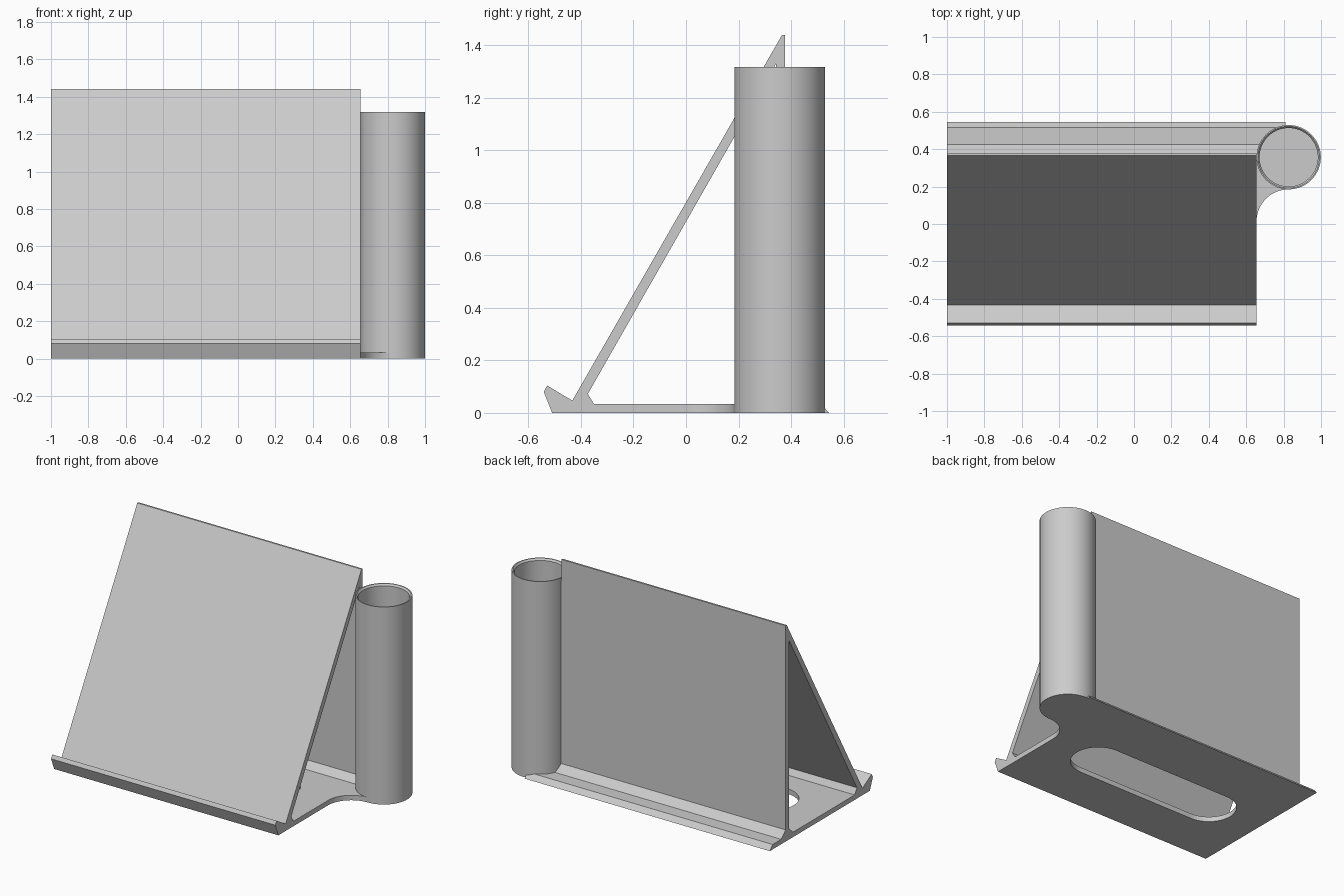
import bpy, bmesh, math
from mathutils import Matrix, Vector

cube = bpy.data.objects.get("Cube")
if cube:
    bpy.data.objects.remove(cube)

grey = bpy.data.materials.new("plain grey")
grey.use_nodes = True
color = (0.6, 0.6, 0.6, 1)
grey.diffuse_color = color
grey.node_tree.nodes["Principled BSDF"].inputs["Base Color"].default_value = color

ALONG_X = Matrix(((0, 0, 1, 0), (1, 0, 0, 0), (0, 1, 0, 0), (0, 0, 0, 1)))
LEFT, RIGHT = 0.655, -1.0
CUP_X, CUP_Y, CUP_R = 0.827, 0.357, 0.172
BASE = 0.033


def make_object(name, bm):
    bmesh.ops.recalc_face_normals(bm, faces=bm.faces)
    mesh = bpy.data.meshes.new(name)
    bm.to_mesh(mesh)
    bm.free()
    mesh.materials.append(grey)
    obj = bpy.data.objects.new(name, mesh)
    bpy.context.collection.objects.link(obj)
    return obj


def prism(name, loops, start, end, frame=Matrix.Identity(4)):
    """Fill closed outlines (inner ones become holes) and extrude them."""
    bm = bmesh.new()
    for loop in loops:
        verts = [bm.verts.new((a, b, start)) for a, b in loop]
        for i, v in enumerate(verts):
            bm.edges.new((verts[i - 1], v))
    bmesh.ops.triangle_fill(bm, use_beauty=True, edges=bm.edges[:], normal=(0, 0, 1))
    new = bmesh.ops.extrude_face_region(bm, geom=bm.faces[:])["geom"]
    moved = [g for g in new if isinstance(g, bmesh.types.BMVert)]
    bmesh.ops.translate(bm, verts=moved, vec=Vector((0, 0, end - start)))
    bmesh.ops.transform(bm, matrix=frame, verts=bm.verts)
    return make_object(name, bm)


def arc(cx, cy, r, a0, a1, n=24):
    angles = [math.radians(a0 + (a1 - a0) * i / n) for i in range(n + 1)]
    return [(cx + r * math.cos(a), cy + r * math.sin(a)) for a in angles]


def smooth(obj):
    bpy.ops.object.select_all(action="DESELECT")
    obj.select_set(True)
    bpy.context.view_layer.objects.active = obj
    bpy.ops.object.shade_smooth_by_angle(angle=math.radians(30))


# Stand: base, front lip, sloped panel and upright back around an open triangle
outer = [(-0.51, 0), (0.545, 0), (0.515, BASE), (0.425, BASE), (0.378, 0.078),
         (0.378, 1.44), (0.366, 1.44), (-0.433, 0.047), (-0.529, 0.104), (-0.542, 0.08)]
inner = [(-0.35, BASE), (-0.374, 0.072), (0.343, 1.33), (0.343, 0.075), (0.3, BASE)]
stand = prism("stand", [outer, inner], RIGHT, LEFT, ALONG_X)

# Rounded slot through the base
mid, half, radius, slot_y = (LEFT + RIGHT) / 2, 0.44, 0.17, -0.02
slot = prism("slot_cutter", [arc(mid + half, slot_y, radius, -90, 90)
                             + arc(mid - half, slot_y, radius, 90, 270)], -0.05, 0.05)
slot.hide_render = True
slot.hide_set(True)
cut = stand.modifiers.new("slot", "BOOLEAN")
cut.operation = "DIFFERENCE"
cut.solver = "EXACT"
cut.object = slot

# Foot with a concave corner leading from the base to the cup
prism("cup_foot", [arc(CUP_X, 0.013, CUP_R, 180, 90)
                   + [(CUP_X, 0.5), (LEFT, 0.5)]], 0, BASE)

# Back edge of the base and the upright carried on into the cup
prism("foot_back_edge", [[(0.378, 0), (0.545, 0), (0.515, BASE), (0.425, BASE),
                          (0.378, 0.078)]], LEFT, 0.67, ALONG_X)
prism("foot_back_rim", [[(0.4, 0), (0.545, 0), (0.515, BASE), (0.4, BASE)]],
      LEFT, 0.81, ALONG_X)
prism("cup_joint", [[(0.343, 0), (0.378, 0), (0.378, 1.3), (0.343, 1.3)]],
      LEFT, 0.665, ALONG_X)

# Open cup, turned from a profile with a chamfered inner rim
profile = [(0, 0), (CUP_R, 0), (CUP_R, 1.318), (0.165, 1.318),
           (0.156, 1.306), (0.156, 0.036), (0, 0.036)]
bm = bmesh.new()
verts = [bm.verts.new((CUP_X + r, CUP_Y, z)) for r, z in profile]
edges = [bm.edges.new(pair) for pair in zip(verts, verts[1:])]
bmesh.ops.spin(bm, geom=verts + edges, cent=(CUP_X, CUP_Y, 0), axis=(0, 0, 1),
               angle=math.tau, steps=64)
bmesh.ops.remove_doubles(bm, verts=bm.verts, dist=0.0001)
smooth(make_object("cup", bm))
